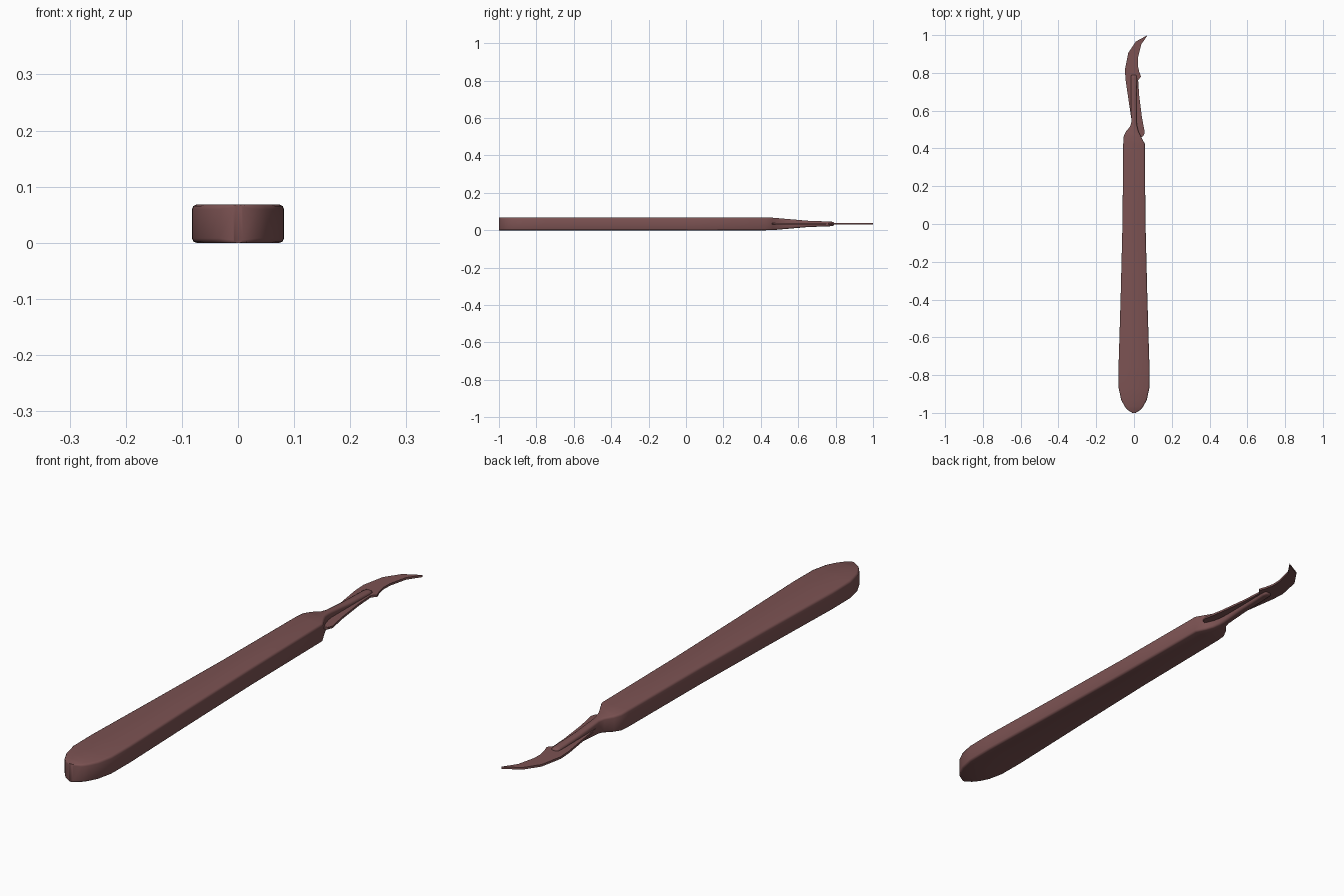
import bpy, bmesh, math

if "Cube" in bpy.data.objects:
    bpy.data.objects.remove(bpy.data.objects["Cube"])

ZC = 0.034  # mid-thickness height of the whole tool

mat = bpy.data.materials.new("dark_red")
mat.diffuse_color = (0.2, 0.085, 0.085, 1)
mat.use_nodes = True
mat.node_tree.nodes["Principled BSDF"].inputs["Base Color"].default_value = mat.diffuse_color


def finish(name, bm, angle):
    bmesh.ops.recalc_face_normals(bm, faces=bm.faces)
    me = bpy.data.meshes.new(name)
    bm.to_mesh(me)
    bm.free()
    ob = bpy.data.objects.new(name, me)
    bpy.context.collection.objects.link(ob)
    me.materials.append(mat)
    bpy.ops.object.select_all(action='DESELECT')
    ob.select_set(True)
    bpy.context.view_layer.objects.active = ob
    bpy.ops.object.shade_smooth_by_angle(angle=math.radians(angle))
    return ob


def section(y, x0, x1, h):
    """Rounded rectangle cross-section, rounded at the four corners."""
    cx, w = (x0 + x1) / 2, (x1 - x0) / 2
    r = min(0.008, w * 0.6, h * 0.6)
    pts = []
    for k, (sx, sz) in enumerate(((1, 1), (-1, 1), (-1, -1), (1, -1))):
        for j in range(3):
            a = math.radians(90 * k + 45 * j)
            pts.append((cx + sx * (w - r) + r * math.cos(a), y,
                        ZC + sz * (h - r) + r * math.sin(a)))
    return pts


# Handle: rounded butt, long taper, shoulder and thin blade mount
stations = [  # y, left x, right x, half thickness
    (-1.0, -0.008, 0.008, 0.034), (-0.985, -0.034, 0.034, 0.034),
    (-0.965, -0.05, 0.05, 0.034), (-0.93, -0.068, 0.068, 0.034),
    (-0.87, -0.081, 0.081, 0.034), (-0.76, -0.082, 0.082, 0.034),
    (-0.4, -0.071, 0.071, 0.034), (0.0, -0.061, 0.061, 0.034),
    (0.425, -0.057, 0.057, 0.034), (0.463, -0.055, 0.037, 0.033),
    (0.49, -0.042, 0.024, 0.031), (0.517, -0.02, 0.017, 0.0285),
    (0.54, -0.014, 0.014, 0.0265), (0.65, -0.016, 0.014, 0.017),
    (0.77, -0.017, 0.015, 0.0125), (0.785, -0.015, 0.013, 0.011),
    (0.79, -0.009, 0.007, 0.008)]
bm = bmesh.new()
rings = [[bm.verts.new(p) for p in section(*s)] for s in stations]
for a, b in zip(rings, rings[1:]):
    for i in range(len(a)):
        j = (i + 1) % len(a)
        bm.faces.new((a[i], a[j], b[j], b[i]))
bm.faces.new(rings[0])
bm.faces.new(rings[-1])
finish("handle", bm, 50)

# Blade: thin hooked plate
outline = [
    (0.072, 1.0), (0.01, 0.966), (-0.03, 0.907), (-0.048, 0.818),
    (-0.045, 0.765), (-0.028, 0.65), (-0.01, 0.53), (0.0, 0.47),
    (0.033, 0.458), (0.05, 0.466), (0.057, 0.485), (0.042, 0.565),
    (0.027, 0.685), (0.022, 0.762), (0.037, 0.78), (0.028, 0.805),
    (0.02, 0.84), (0.021, 0.88), (0.038, 0.95)]
T = 0.004
bm = bmesh.new()
face = bm.faces.new([bm.verts.new((x, y, ZC - T)) for x, y in outline])
ext = bmesh.ops.extrude_face_region(bm, geom=[face], use_keep_orig=True)
for v in ext["geom"]:
    if isinstance(v, bmesh.types.BMVert):
        v.co.z += 2 * T
finish("blade", bm, 35)
